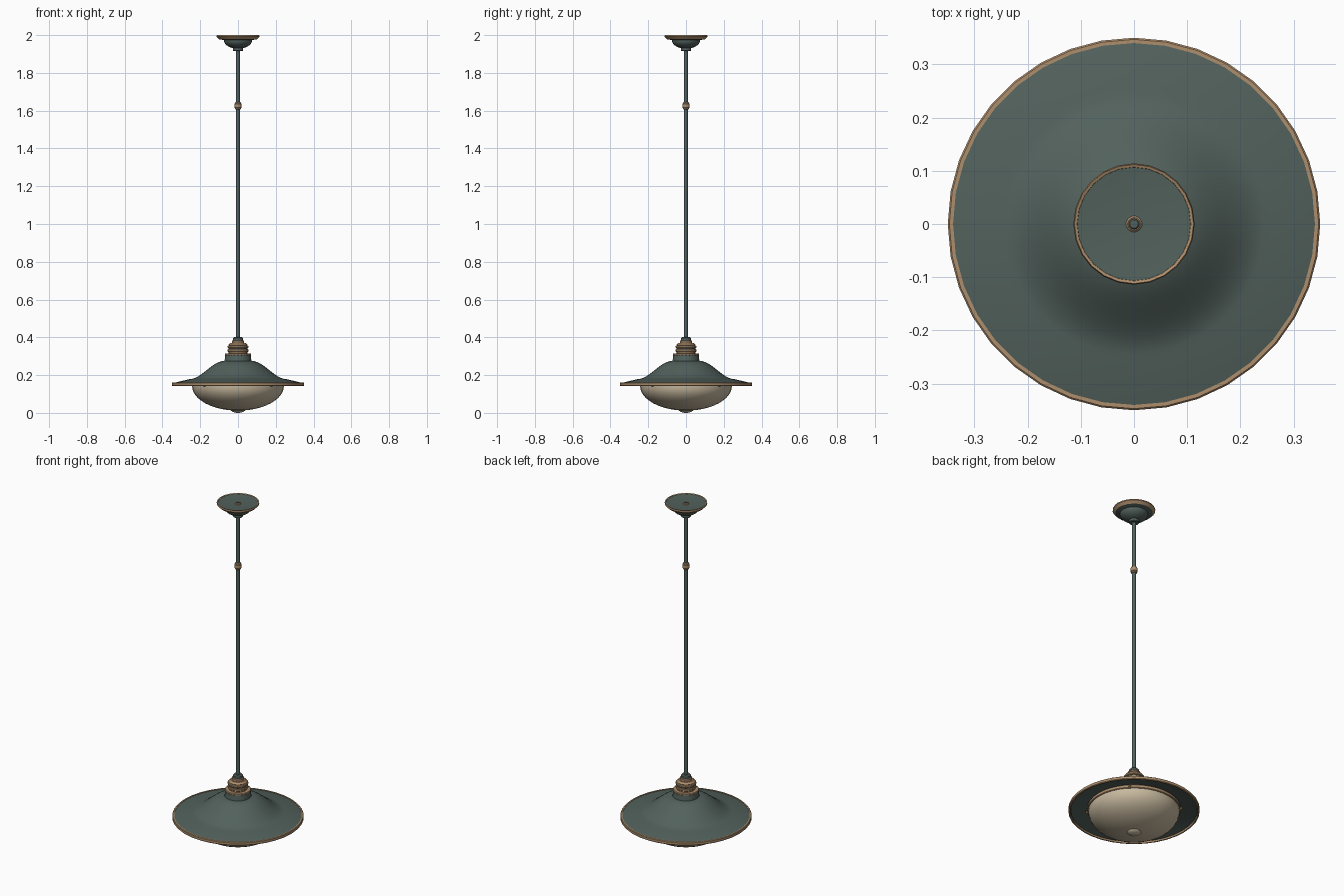
import bpy, bmesh, math

cube = bpy.data.objects.get("Cube")
if cube:
    bpy.data.objects.remove(cube, do_unlink=True)


def material(name, colour):
    mat = bpy.data.materials.new(name)
    mat.use_nodes = True
    mat.diffuse_color = (*colour, 1)
    bsdf = next(node for node in mat.node_tree.nodes if node.type == 'BSDF_PRINCIPLED')
    bsdf.inputs["Base Color"].default_value = (*colour, 1)
    return mat


green = material("dark green enamel", (0.085, 0.12, 0.107))
brass = material("warm brass", (0.42, 0.27, 0.15))
glass = material("cream glass", (0.58, 0.49, 0.35))


def lathe(name, profile, mat, sides=36, closed=False):
    """Spin (radius, height) points around the vertical axis."""
    bm = bmesh.new()
    verts = [bm.verts.new((radius, 0, height)) for radius, height in profile]
    ends = verts[1:] + verts[:1] if closed else verts[1:]
    edges = [bm.edges.new(pair) for pair in zip(verts, ends)]
    bmesh.ops.spin(bm, geom=verts + edges, axis=(0, 0, 1), cent=(0, 0, 0),
                   angle=math.tau, steps=sides, use_duplicate=False)
    bmesh.ops.remove_doubles(bm, verts=bm.verts, dist=0.0004)
    bmesh.ops.recalc_face_normals(bm, faces=bm.faces)
    mesh = bpy.data.meshes.new(name)
    bm.to_mesh(mesh)
    bm.free()
    mesh.materials.append(mat)
    mesh.polygons.foreach_set("use_smooth", [True] * len(mesh.polygons))
    mesh.set_sharp_from_angle(angle=math.radians(40))
    obj = bpy.data.objects.new(name, mesh)
    bpy.context.collection.objects.link(obj)
    return obj


def band(name, radius, bottom, top, mat, sides=24, inner=0, chamfer=0.003):
    """A disc, or a ring when inner is set, with chamfered outer edges."""
    profile = [(inner, bottom), (radius - chamfer, bottom), (radius, bottom + chamfer),
               (radius, top - chamfer), (radius - chamfer, top), (inner, top)]
    return lathe(name, profile, mat, sides, closed=inner > 0)


def dome(radius, base, height, steps=12):
    """Quarter ellipse from the edge to the axis; negative height hangs down."""
    angles = [math.pi / 2 * step / steps for step in range(steps)]
    curve = [(radius * math.cos(a), base + height * math.sin(a)) for a in angles]
    return curve + [(0, base + height)]


def flare(start, end, steps=12):
    """S-shaped curve that is level at both ends."""
    curve = []
    for step in range(steps + 1):
        part = step / steps
        ease = (1 - math.cos(math.pi * part)) / 2
        curve.append((start[0] + (end[0] - start[0]) * part,
                      start[1] + (end[1] - start[1]) * ease))
    return curve


# Ceiling canopy: dished plate over a rounded cup
plate = [(0, 1.987), (0.109, 1.997), (0.1, 1.98)]
lathe("ceiling_canopy", plate + dome(0.075, 1.973, -0.045), green, sides=24)
lathe("canopy_trim", [(0.107, 1.998), (0.112, 2), (0.114, 1.992), (0.1, 1.978)],
      brass, sides=24, closed=True)
band("canopy_collar", 0.027, 1.915, 1.94, green)
band("canopy_centre_ring", 0.015, 1.98, 1.994, brass, inner=0.01)

# Hanging rod with a joint
band("rod", 0.011, 0.36, 1.993, green, sides=12)
band("rod_joint_sleeve", 0.016, 1.606, 1.645, brass)
band("rod_joint_bead", 0.019, 1.613, 1.638, brass)

# Stepped lamp holder under the rod
band("holder_cap", 0.026, 0.378, 0.402, green, chamfer=0.006)
band("holder_shoulder", 0.033, 0.365, 0.384, brass)
band("holder_bell", 0.05, 0.35, 0.37, brass, chamfer=0.01)
band("holder_upper_band", 0.055, 0.343, 0.357, brass)
band("holder_groove", 0.051, 0.335, 0.345, green)
band("holder_lower_band", 0.055, 0.323, 0.337, brass)
band("holder_base", 0.049, 0.305, 0.325, brass)
band("neck_collar", 0.07, 0.304, 0.315, brass, inner=0.03)

# Shade: neck and flared bell, then back along the underside
outside = [(0.068, 0.306)] + flare((0.071, 0.275), (0.26, 0.178)) + [(0.343, 0.158)]
underside = [(radius - 0.006, height - 0.008) for radius, height in reversed(outside)]
lathe("shade", outside + underside, green, closed=True)
band("shade_rim", 0.35, 0.142, 0.161, brass, sides=36, inner=0.34)

# Glass bowl with its fixing ring and tip
lathe("glass_bowl", [(0.243, 0.165)] + dome(0.243, 0.142, -0.13), glass)
band("bowl_ring", 0.249, 0.146, 0.166, brass, sides=36, inner=0.24)
lathe("bowl_tip", dome(0.04, 0.02, -0.02), glass)

# Thumb screws around the bowl
for quarter in range(4):
    angle = math.pi / 4 + quarter * math.pi / 2
    screw = band(f"bowl_screw_{quarter + 1}", 0.007, 0.14, 0.156, brass, sides=8)
    screw.location = (0.252 * math.cos(angle), 0.252 * math.sin(angle), 0)
